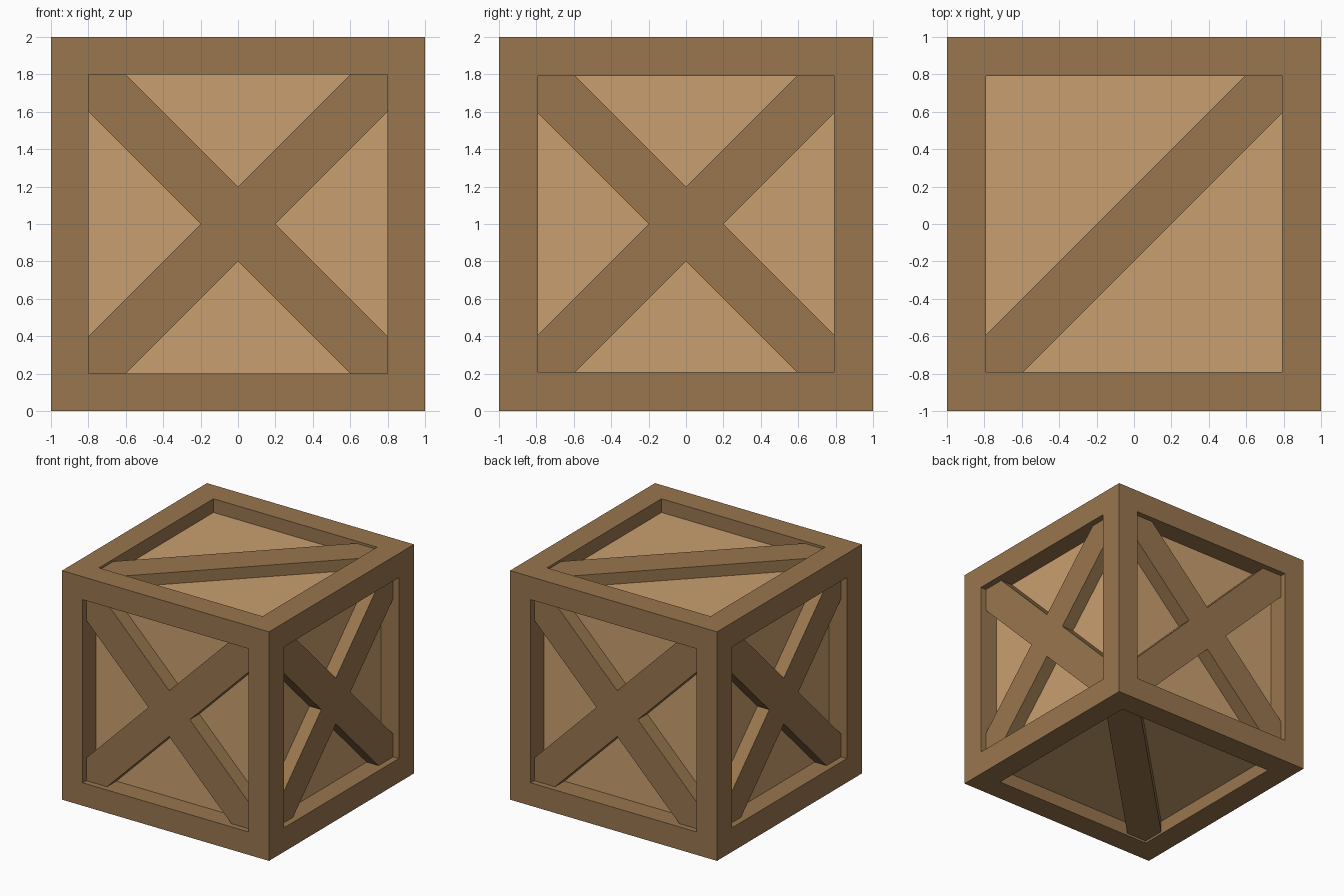
import bpy, bmesh
from mathutils import Matrix, Vector

if "Cube" in bpy.data.objects:
    bpy.data.objects.remove(bpy.data.objects["Cube"])


def material(name, color):
    m = bpy.data.materials.new(name)
    m.diffuse_color = (*color, 1)
    m.use_nodes = True
    m.node_tree.nodes["Principled BSDF"].inputs["Base Color"].default_value = m.diffuse_color
    return m


DARK = material("dark_wood", (0.314, 0.181, 0.076))
LIGHT = material("light_wood", (0.584, 0.347, 0.156))
CENTRE = Vector((0, 0, 1))


def finish(bm, name, mat):
    bmesh.ops.recalc_face_normals(bm, faces=bm.faces[:])
    mesh = bpy.data.meshes.new(name)
    bm.to_mesh(mesh)
    bm.free()
    mesh.materials.append(mat)
    ob = bpy.data.objects.new(name, mesh)
    bpy.context.collection.objects.link(ob)
    return ob


def slab(name, points, w0, w1, u, v, mat):
    """Extrude a 2D outline from w0 to w1 along the outward normal u x v."""
    u, v = Vector(u), Vector(v)
    n = u.cross(v)
    bm = bmesh.new()
    base = bm.faces.new([bm.verts.new(CENTRE + u * a + v * b + n * w0) for a, b in points])
    ext = bmesh.ops.extrude_face_region(bm, geom=[base], use_keep_orig=True)
    verts = [g for g in ext["geom"] if isinstance(g, bmesh.types.BMVert)]
    bmesh.ops.translate(bm, verts=verts, vec=n * (w1 - w0))
    return finish(bm, name, mat)


def square(h):
    return [(-h, -h), (h, -h), (h, h), (-h, h)]


def cross(h, k=0.2):
    pts = []
    quarter = [(h, h - k), (h, h), (h - k, h), (0, k)]
    for _ in range(4):
        pts += quarter
        quarter = [(-b, a) for a, b in quarter]
    return pts


def diagonal(h, k=0.2):
    return [(-h, -h), (k - h, -h), (h, h - k), (h, h), (h - k, h), (-h, k - h)]


# side: u axis, v axis, opening half-size, panel depth, brace recess, brace outline
X, Y, Z = (1, 0, 0), (0, 1, 0), (0, 0, 1)
SIDES = {
    "front": (X, Z, 0.80, 0.18, 0.05, cross),
    "back": ((-1, 0, 0), Z, 0.80, 0.18, 0.05, cross),
    "right": (Y, Z, 0.79, 0.17, 0.055, cross),
    "left": ((0, -1, 0), Z, 0.79, 0.17, 0.055, cross),
    "top": (X, Y, 0.79, 0.12, 0.02, diagonal),
    "bottom": (Y, X, 0.79, 0.12, 0.02, diagonal),
}

# Frame: six square rims, each with walls running in to the panel
bm = bmesh.new()
for u, v, h, depth, _, _ in SIDES.values():
    u, v = Vector(u), Vector(v)
    n = u.cross(v)
    loops = [[bm.verts.new(CENTRE + u * a + v * b + n * w) for a, b in square(s)]
             for s, w in ((1, 1), (h, 1), (h, 1 - depth))]
    for outer, inner in zip(loops, loops[1:]):
        for i in range(4):
            j = (i + 1) % 4
            bm.faces.new((outer[i], outer[j], inner[j], inner[i]))
bmesh.ops.remove_doubles(bm, verts=bm.verts[:], dist=0.0001)
finish(bm, "frame", DARK)

# Recessed panels and the braces standing on them
for side, (u, v, h, depth, recess, outline) in SIDES.items():
    slab(side + "_panel", square(h), 1 - depth - 0.02, 1 - depth, u, v, LIGHT)
    slab(side + "_brace", outline(h), 1 - depth, 1 - recess, u, v, DARK)
